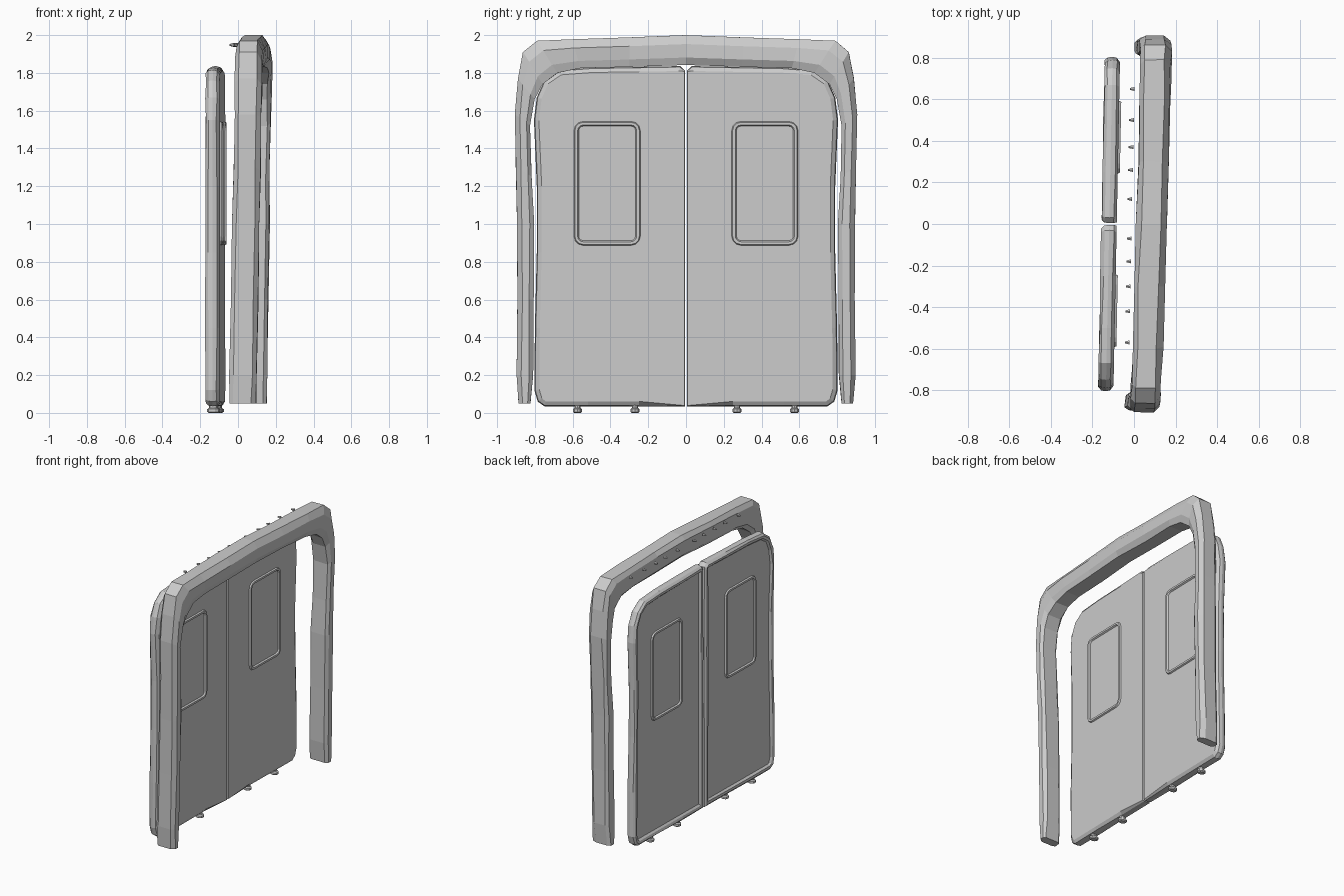
import bpy, bmesh, math, random
from mathutils import Vector

if "Cube" in bpy.data.objects:
    bpy.data.objects.remove(bpy.data.objects["Cube"])

random.seed(4)
grey = bpy.data.materials.new("weathered_grey")
grey.diffuse_color = (0.6, 0.6, 0.6, 1)
grey.use_nodes = True
grey.node_tree.nodes["Principled BSDF"].inputs["Base Color"].default_value = grey.diffuse_color


def finish(bm, name):
    bmesh.ops.recalc_face_normals(bm, faces=bm.faces)
    me = bpy.data.meshes.new(name)
    bm.to_mesh(me)
    bm.free()
    ob = bpy.data.objects.new(name, me)
    bpy.context.collection.objects.link(ob)
    me.materials.append(grey)
    return ob


def jitter(a):
    return random.uniform(-a, a)


def door_x(y):
    return -0.119 + 0.02 * y


def rounded(y0, y1, z0, z1, r, n=3):
    """Rounded rectangle in the y-z plane, counter-clockwise."""
    pts = []
    for cy, cz, a in ((y1 - r, z1 - r, 0), (y0 + r, z1 - r, 90),
                      (y0 + r, z0 + r, 180), (y1 - r, z0 + r, 270)):
        for i in range(n + 1):
            t = math.radians(a + 90 * i / n)
            pts.append((cy + r * math.cos(t), cz + r * math.sin(t)))
    return pts


def loft(bm, rings, closed=False):
    """Bridge matching rings of vertices, capping the ends unless closed."""
    n = len(rings[0])
    for k in range(len(rings) - (0 if closed else 1)):
        a, b = rings[k], rings[(k + 1) % len(rings)]
        for i in range(n):
            j = (i + 1) % n
            bm.faces.new((a[i], a[j], b[j], b[i]))
    if not closed:
        bm.faces.new(rings[0][::-1])
        bm.faces.new(rings[-1])


# Arch frame: outer and inner edge points for one half, bottom to crown
half = [(0.885, 0.05, 0.825, 0.05), (0.898, 0.20, 0.81, 0.20), (0.893, 0.60, 0.808, 0.60),
        (0.895, 1.00, 0.805, 1.00), (0.90, 1.30, 0.818, 1.25), (0.905, 1.58, 0.825, 1.52),
        (0.89, 1.77, 0.80, 1.66), (0.862, 1.91, 0.76, 1.74), (0.79, 1.97, 0.68, 1.80),
        (0.60, 1.978, 0.56, 1.825), (0.30, 1.988, 0.30, 1.832)]
path = half + [(0, 2.0, 0, 1.842)] + [(-a, b, -c, d) for a, b, c, d in half[::-1]]
section = [(-1, 0.2), (-0.7, 0), (0.6, 0), (1, 0.3), (1, 0.75), (0.75, 1), (-0.7, 1), (-1, 0.85)]
bm = bmesh.new()
rings = []
for oy, oz, iy, iz in path:
    o, i = Vector((oy, oz)), Vector((iy, iz))
    ring = []
    for u, t in section:
        p = o.lerp(i, t)
        x = 0.067 + 0.028 * oy + 0.016 * (oz - 1) + 0.072 * u
        ring.append(bm.verts.new((x + jitter(0.005), p.x + jitter(0.002), p.y)))
    rings.append(ring)
loft(bm, rings)
finish(bm, "door_arch")

# Bolts along the inner face of the arch top
for n, y in enumerate((0.65, 0.5, 0.37, 0.26, 0.12, -0.07, -0.18, -0.3, -0.42, -0.57)):
    bm = bmesh.new()
    bmesh.ops.create_cone(bm, cap_ends=True, segments=6, radius1=0.011, radius2=0.005, depth=0.022)
    for v in bm.verts:
        x, yy, z = v.co
        v.co = (-0.022 + 0.02 * y - z, y + x, 1.948 + yy)
    finish(bm, f"arch_bolt_{n + 1}")

# Sliding doors: each a slab with soft edges and a raised rim on the back face
for s, side in ((1, "far"), (-1, "near")):
    outline = [(0.004, 0.035), (0.25, 0.035), (0.52, 0.035), (0.75, 0.035), (0.785, 0.06),
               (0.803, 0.12), (0.80, 0.45), (0.79, 0.85), (0.79, 1.2), (0.805, 1.55),
               (0.79, 1.67), (0.75, 1.76), (0.67, 1.815), (0.50, 1.828), (0.25, 1.832),
               (0.03, 1.836), (0.004, 1.81), (0.004, 1.2), (0.004, 0.6)]
    # x offset from the door centre, and inset from the outline
    levels = [(0.036, 0.026), (0.022, 0.005), (0.0, 0.0), (-0.024, 0.004),
              (-0.037, 0.018), (-0.035, 0.036), (-0.022, 0.048)]
    pts = [Vector(p) for p in outline]
    bm = bmesh.new()
    rings = []
    for dx, inset in levels:
        ring = []
        for k, p in enumerate(pts):
            d = (pts[(k + 1) % len(pts)] - p).normalized()
            e = (p - pts[k - 1]).normalized()
            nrm = Vector((-(d.y + e.y), d.x + e.x)).normalized()
            # the meeting edge stays nearly square on the outer face
            amount = inset * (0.15 if dx > 0 and p.x < 0.02 else 1)
            q = p + nrm * amount / max(0.6, nrm.dot(Vector((-d.y, d.x))))
            wob = jitter(0.003) if 0 < inset < 0.04 and dx < 0.03 else 0
            ring.append(bm.verts.new((door_x(s * q.x) + dx + wob, s * q.x, q.y)))
        rings.append(ring)
    loft(bm, rings)
    finish(bm, f"{side}_door")

    # Window surrounds on both faces
    for face, base in ((1, 0.036), (-1, -0.022)):
        bm = bmesh.new()
        rings = []
        for inset, h in ((0.0, -0.004), (0.007, 0.010), (0.021, 0.010), (0.03, -0.004)):
            ring = rounded(0.24 + inset, 0.595 - inset, 0.885 + inset, 1.545 - inset, 0.05 - inset)
            rings.append([bm.verts.new((door_x(s * y) + base + face * h, s * y, z)) for y, z in ring])
        loft(bm, rings, closed=True)
        finish(bm, f"{side}_window_{'outer' if face > 0 else 'inner'}_surround")

    # Rollers below each door
    for n, y in enumerate((0.27, 0.575)):
        bm = bmesh.new()
        rings = []
        for z, r in ((0.0, 0.018), (0.006, 0.025), (0.02, 0.025), (0.026, 0.017), (0.05, 0.017)):
            rings.append([bm.verts.new((door_x(s * y) + r * 1.3 * math.cos(k * math.pi / 5),
                                        s * y + r * math.sin(k * math.pi / 5), z)) for k in range(10)])
        loft(bm, rings)
        finish(bm, f"{side}_door_roller_{n + 1}")
